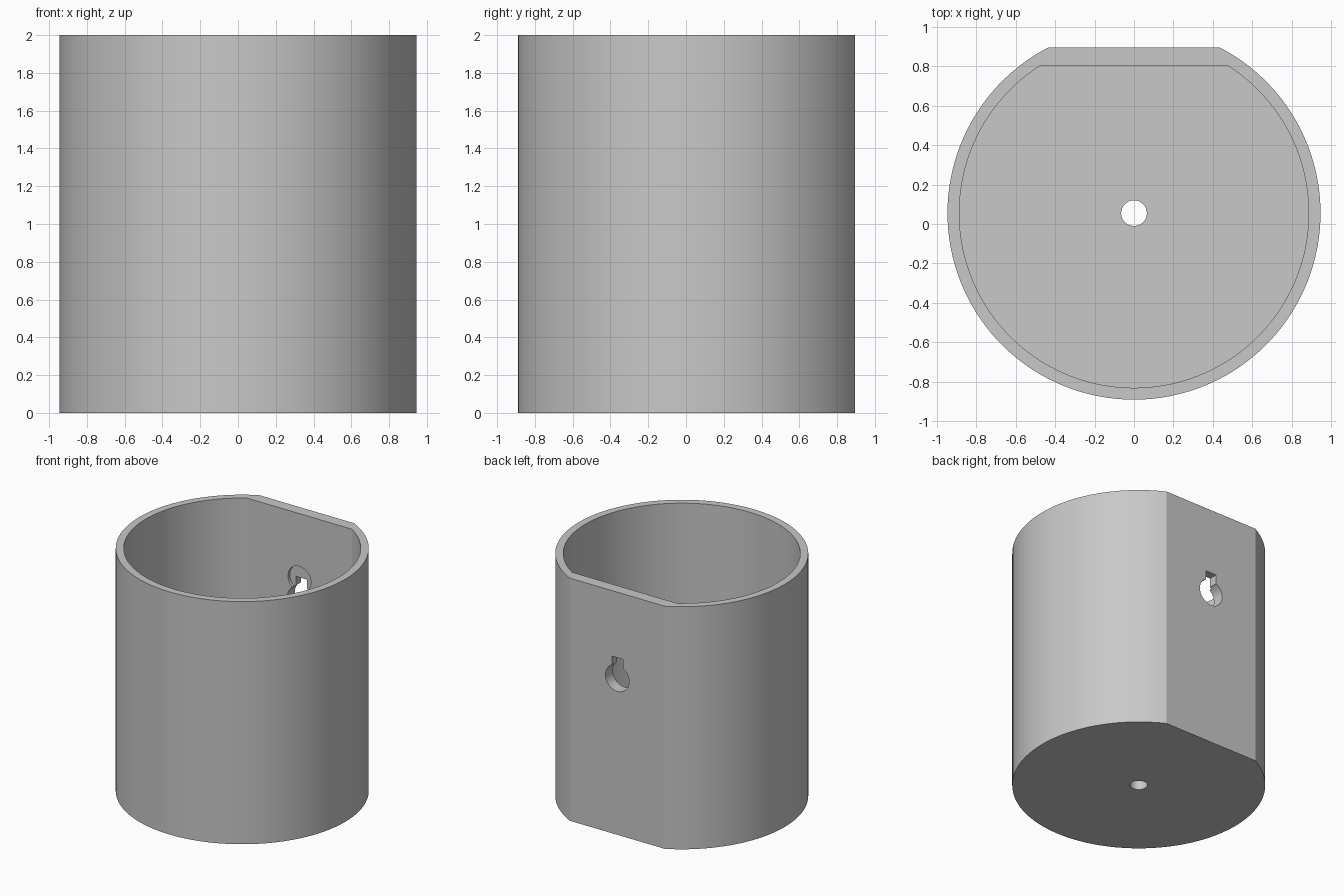
import bpy, bmesh, math
from mathutils import Vector

cube = bpy.data.objects.get("Cube")
if cube:
    bpy.data.objects.remove(cube, do_unlink=True)

CY = 0.055          # centre of the round wall
HOLE_Z, SLOT_Z = 1.29, 1.46

grey = bpy.data.materials.new("light grey")
grey.use_nodes = True
colour = (0.58, 0.58, 0.58, 1)
grey.diffuse_color = colour
grey.node_tree.nodes["Principled BSDF"].inputs["Base Color"].default_value = colour


def prism(name, points, direction):
    """Extrude a planar outline along a direction into a closed solid."""
    bm = bmesh.new()
    face = bm.faces.new([bm.verts.new(p) for p in points])
    new = bmesh.ops.extrude_face_region(bm, geom=[face])["geom"]
    bmesh.ops.translate(bm, vec=Vector(direction),
                        verts=[v for v in new if isinstance(v, bmesh.types.BMVert)])
    bmesh.ops.recalc_face_normals(bm, faces=bm.faces)
    mesh = bpy.data.meshes.new(name)
    bm.to_mesh(mesh)
    bm.free()
    mesh.materials.append(grey)
    obj = bpy.data.objects.new(name, mesh)
    bpy.context.collection.objects.link(obj)
    return obj


def flat_sided_circle(radius, flat_y, z, steps=112):
    """Circle cut off straight at the back."""
    start = math.asin((flat_y - CY) / radius)
    sweep = math.pi + 2 * start
    angles = [start - sweep * i / steps for i in range(steps + 1)]
    return [(radius * math.cos(a), CY + radius * math.sin(a), z) for a in angles]


def ring(radius, place, steps=48):
    return [place(radius * math.cos(math.tau * i / steps),
                  radius * math.sin(math.tau * i / steps)) for i in range(steps)]


# Cup body with a flat back
cup = prism("cup_body", flat_sided_circle(0.945, 0.895, 0), (0, 0, 2))

# Cavity, drain hole, and hanging keyhole with a screw-head recess inside
cutters = [
    prism("cavity_cutter", flat_sided_circle(0.885, 0.80, 0.08), (0, 0, 2.5)),
    prism("drain_cutter", ring(0.065, lambda u, v: (u, CY + v, -0.2)), (0, 0, 0.6)),
    prism("keyhole_cutter", ring(0.108, lambda u, v: (u, 0.7, HOLE_Z + v)), (0, 0.4, 0)),
    prism("slot_cutter", [(-0.05, 0.7, HOLE_Z), (0.05, 0.7, HOLE_Z),
                          (0.05, 0.7, SLOT_Z), (-0.05, 0.7, SLOT_Z)], (0, 0.4, 0)),
    prism("recess_cutter", ring(0.105, lambda u, v: (u, 0.7, SLOT_Z + v)), (0, 0.125, 0)),
]
for cutter in cutters:
    cutter.hide_render = True
    mod = cup.modifiers.new(cutter.name, "BOOLEAN")
    mod.operation = "DIFFERENCE"
    mod.solver = "EXACT"
    mod.object = cutter

bpy.ops.object.select_all(action="DESELECT")
bpy.context.view_layer.objects.active = cup
cup.select_set(True)
for mod in list(cup.modifiers):
    bpy.ops.object.modifier_apply(modifier=mod.name)
for cutter in cutters:
    bpy.data.objects.remove(cutter, do_unlink=True)
bpy.ops.object.shade_smooth_by_angle(angle=math.radians(20))
